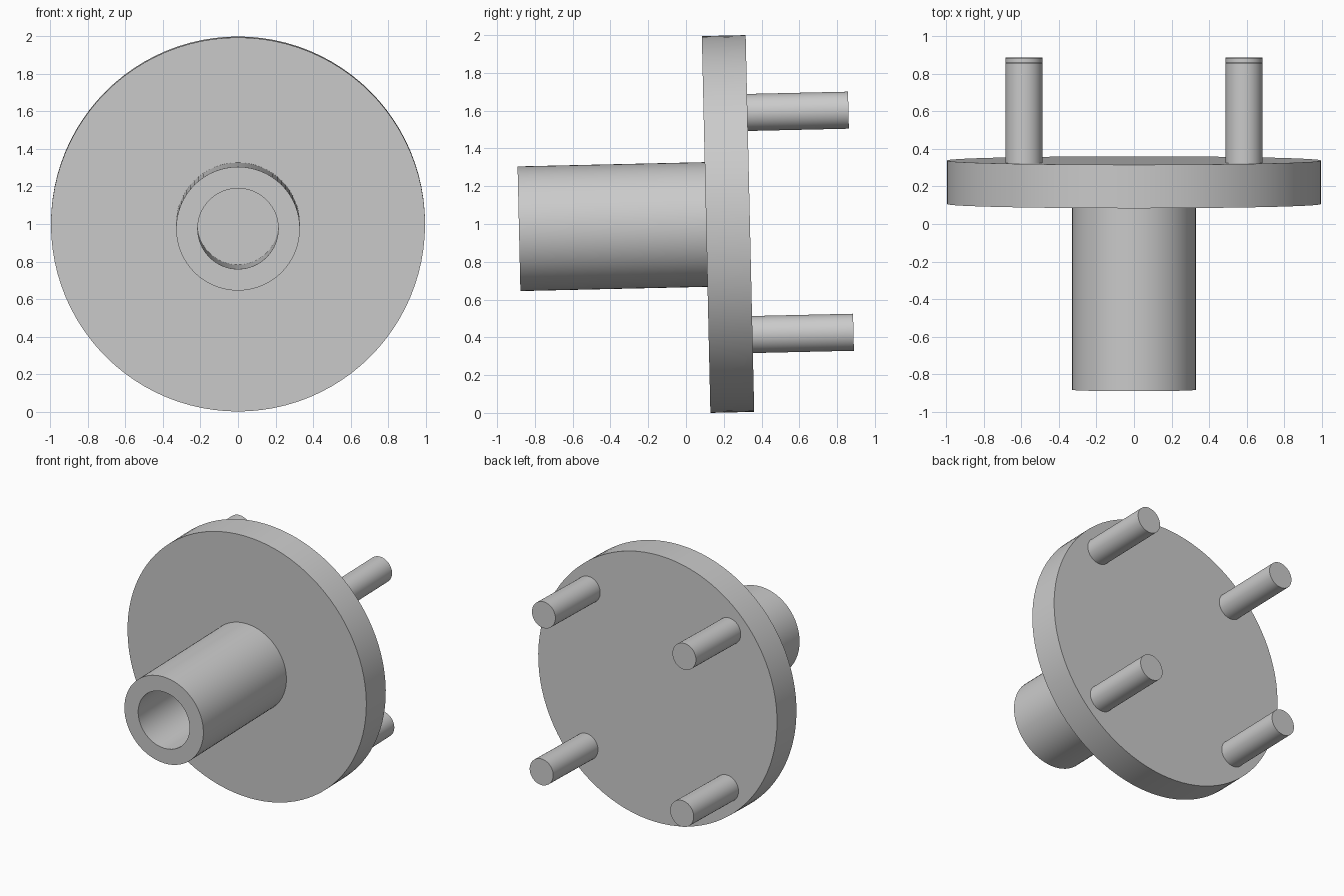
import bpy, bmesh, math
from mathutils import Matrix, Vector

cube = bpy.data.objects.get("Cube")
if cube:
    bpy.data.objects.remove(cube, do_unlink=True)

grey = bpy.data.materials.new("plain_grey")
grey.use_nodes = True
colour = (0.6, 0.6, 0.6, 1)
grey.diffuse_color = colour
grey.node_tree.nodes["Principled BSDF"].inputs["Base Color"].default_value = colour

# The whole part leans slightly about the x axis
TILT = Matrix.Translation((0, 0.2225, 1.0)) @ Matrix.Rotation(math.radians(1.3), 4, "X")


def lathe(name, profile, segments, offset=(0, 0, 0)):
    """Revolve (radius, y) points around the y axis; zero radius closes an end."""
    bm = bmesh.new()
    verts = [bm.verts.new((r, y, 0)) for r, y in profile]
    edges = [bm.edges.new(pair) for pair in zip(verts, verts[1:])]
    bmesh.ops.spin(bm, geom=verts + edges, cent=(0, 0, 0), axis=(0, 1, 0),
                   angle=math.tau, steps=segments, use_duplicate=False)
    bmesh.ops.remove_doubles(bm, verts=bm.verts, dist=1e-4)
    bmesh.ops.recalc_face_normals(bm, faces=bm.faces)
    mesh = bpy.data.meshes.new(name)
    bm.to_mesh(mesh)
    bm.free()
    mesh.materials.append(grey)
    obj = bpy.data.objects.new(name, mesh)
    bpy.context.collection.objects.link(obj)
    obj.matrix_world = TILT @ Matrix.Translation(Vector(offset))
    bpy.ops.object.select_all(action="DESELECT")
    obj.select_set(True)
    bpy.context.view_layer.objects.active = obj
    bpy.ops.object.shade_smooth_by_angle(angle=math.radians(30))
    return obj


def solid(radius, front, back):
    return [(0, front), (radius, front), (radius, back), (0, back)]


# Round flange plate
HALF = 0.116
lathe("flange", solid(0.9975, -HALF, HALF), 96)

# Hollow hub on the front, its bore ending at the flange
FRONT, OUTER, BORE = -1.107, 0.33, 0.215
lathe("hub", [(OUTER, -HALF), (OUTER, FRONT), (BORE, FRONT), (BORE, -HALF),
              (OUTER, -HALF)], 64)

# Four drive pins on the back
for side, sx in (("left", 1), ("right", -1)):
    for level, sz in (("upper", 1), ("lower", -1)):
        lathe(f"{level}_{side}_pin", solid(0.098, HALF - 0.02, 0.651), 48,
              (sx * 0.587, 0, sz * 0.588))
